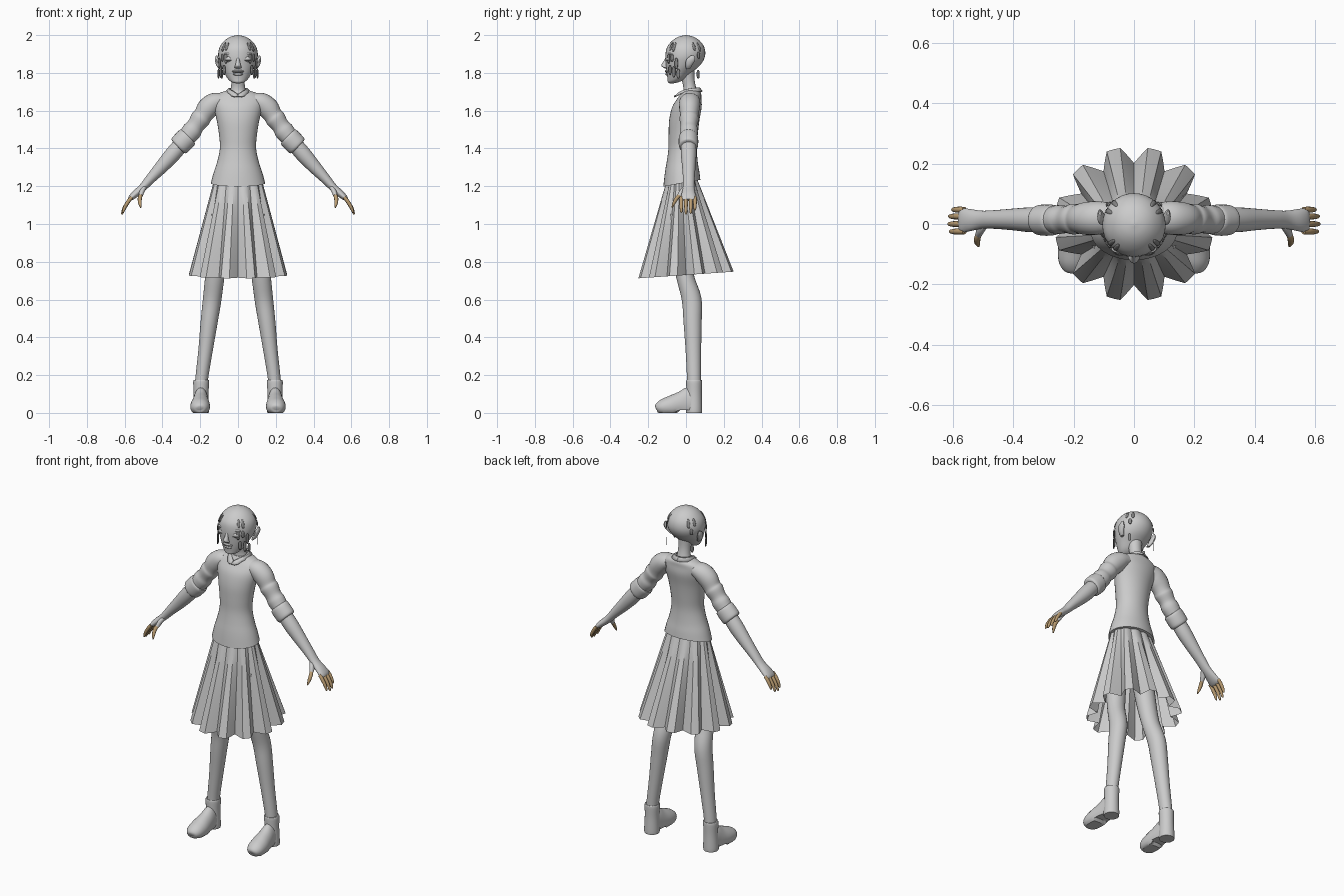
import bpy, bmesh, math
from mathutils import Vector

if "Cube" in bpy.data.objects:
    bpy.data.objects.remove(bpy.data.objects["Cube"])


def material(name, rgb):
    mat = bpy.data.materials.new(name)
    mat.use_nodes = True
    colour = (*rgb, 1)
    mat.diffuse_color = colour
    mat.node_tree.nodes["Principled BSDF"].inputs["Base Color"].default_value = colour
    return mat


GREY = material("light grey", (0.6, 0.6, 0.6))
TAN = material("tan", (0.5, 0.34, 0.17))
DARK = material("dark grey", (0.24, 0.24, 0.24))
X, Y = Vector((1, 0, 0)), Vector((0, 1, 0))


def surface(name, rows, mat, wrap=True, caps=True, angle=40):
    """Skin a list of point rows with quads."""
    bm = bmesh.new()
    grid = [[bm.verts.new(p) for p in row] for row in rows]
    n = len(rows[0])
    for lower, upper in zip(grid, grid[1:]):
        for i in range(n if wrap else n - 1):
            j = (i + 1) % n
            bm.faces.new((lower[i], lower[j], upper[j], upper[i]))
    if wrap and caps:
        bm.faces.new(grid[0][::-1])
        bm.faces.new(grid[-1])
    bmesh.ops.recalc_face_normals(bm, faces=bm.faces)
    mesh = bpy.data.meshes.new(name)
    bm.to_mesh(mesh)
    bm.free()
    mesh.materials.append(mat)
    obj = bpy.data.objects.new(name, mesh)
    bpy.context.collection.objects.link(obj)
    bpy.ops.object.select_all(action="DESELECT")
    obj.select_set(True)
    bpy.context.view_layer.objects.active = obj
    bpy.ops.object.shade_smooth_by_angle(angle=math.radians(angle))
    return obj


def smooth_path(points, steps):
    """Catmull-Rom interpolation of section tuples."""
    out = []
    last = len(points) - 1
    for i in range(last):
        p0, p1, p2, p3 = (points[min(max(k, 0), last)] for k in range(i - 1, i + 3))
        for s in range(steps):
            t = s / steps
            out.append([b + t * ((c - a) / 2 + t * ((a - 2.5 * b + 2 * c - d / 2)
                        + t * (1.5 * (b - c) + (d - a) / 2)))
                        for a, b, c, d in zip(p0, p1, p2, p3)])
    return out + [list(points[-1])]


def loft(name, sections, mat=GREY, sides=24, steps=4, ref=Y, flat=False, mirror=1, adjust=None):
    """Elliptical sections (x, y, z, half width, half depth) along a path."""
    secs = smooth_path(sections, steps)
    rows = []
    for i, (x, y, z, a, b) in enumerate(secs):
        before, after = secs[max(i - 1, 0)], secs[min(i + 1, len(secs) - 1)]
        tangent = (Vector(after[:3]) - Vector(before[:3])).normalized()
        across, deep = (X, Y) if flat else (tangent.cross(ref).normalized(), None)
        deep = deep or across.cross(tangent)
        row = []
        for k in range(sides):
            t = math.tau * k / sides
            p = Vector((x, y, z)) + across * max(a, .001) * math.cos(t) + deep * max(b, .001) * math.sin(t)
            if adjust:
                p = adjust(p)
            p.x *= mirror
            row.append(p)
        rows.append(row)
    return surface(name, rows, mat)


def ball(name, centre, size, mat=GREY, mirror=1):
    x, y, z = centre
    rx, ry, rz = size
    secs = [(x, y, z - rz * math.cos(t), rx * math.sin(t), ry * math.sin(t))
            for t in (math.pi * k / 10 for k in range(11))]
    return loft(name, secs, mat, 16, 1, flat=True, mirror=mirror)


# Head and neck
loft("head", [(0, -.075, 1.745, .012, .012), (0, -.066, 1.752, .035, .03),
              (0, -.05, 1.77, .055, .048), (0, -.034, 1.805, .075, .069),
              (0, -.014, 1.845, .094, .093), (0, -.004, 1.89, .105, .105),
              (0, -.002, 1.935, .098, .099), (0, 0, 1.97, .072, .073),
              (0, 0, 1.991, .04, .04), (0, 0, 2, .004, .004)], sides=32, flat=True)
loft("neck", [(0, .025, 1.67, .055, .045), (0, .02, 1.72, .038, .034),
              (0, .01, 1.77, .036, .035), (0, 0, 1.83, .045, .045)], flat=True)

# Face
loft("nose", [(0, -.098, 1.885, .008, .008), (0, -.108, 1.86, .01, .012),
              (0, -.114, 1.84, .015, .017), (0, -.108, 1.828, .019, .012),
              (0, -.1, 1.822, .006, .006)], flat=True, sides=16)
ball("upper_lip", (0, -.098, 1.809), (.032, .014, .007))
ball("lower_lip", (0, -.095, 1.793), (.026, .015, .008))
ball("mouth_gap", (0, -.1, 1.801), (.027, .009, .003), DARK)

for side, s in (("left", 1), ("right", -1)):
    ball(side + "_eyelid", (.045, -.083, 1.873), (.026, .02, .018), mirror=s)
    ball(side + "_lash_line", (.045, -.092, 1.866), (.024, .013, .003), DARK, mirror=s)
    ball(side + "_brow", (.045, -.083, 1.9), (.03, .015, .008), mirror=s)
    loft(side + "_ear", [(.092, .01, 1.82, .008, .01), (.103, .015, 1.84, .012, .018),
                         (.112, .025, 1.87, .01, .024), (.113, .035, 1.893, .004, .008)],
         flat=True, sides=14, mirror=s)

# Loose hair strips: direction from the front in degrees, top height, length
STRIPS = [(38, 1.96, .04), (52, 1.96, .045), (118, 1.96, .04), (138, 1.96, .045),
          (130, 1.91, .035), (128, 1.815, .045), (36, 1.9, .05), (50, 1.9, .04),
          (64, 1.88, .06), (42, 1.84, .05), (56, 1.835, .06), (70, 1.82, .05)]
for side, s in (("left", 1), ("right", -1)):
    for number, (turn, top, length) in enumerate(STRIPS):
        rows = []
        for k in range(6):
            t = k / 5
            z = top - t * length
            rise = max(z - 1.88, 0) / .12
            r = .109 * math.sqrt(max(1 - rise * rise, 0)) + .003
            half = math.radians(4.5) * math.sqrt(max(1 - (2 * t - 1) ** 4, .15))
            rows.append([Vector((s * r * math.sin(a), -.003 - r * math.cos(a), z))
                         for a in (math.radians(turn) + half * j for j in (-1, 0, 1))])
        strip = surface(f"{side}_hair_strip_{number + 1}", rows, DARK, wrap=False)
        strip.modifiers.new("thickness", "SOLIDIFY").thickness = .004


# Top: fitted body with a hem that tilts up at the back
def tilt_hem(p):
    if p.z < 1.3:
        p.z += .18 * p.y * (1.3 - p.z) / .08
    return p


loft("shirt_body", [(0, -.022, 1.22, .144, .098), (0, -.021, 1.27, .13, .092),
                    (0, -.02, 1.33, .11, .082), (0, -.018, 1.4, .096, .075),
                    (0, -.015, 1.47, .1, .077), (0, -.009, 1.55, .113, .08),
                    (0, .005, 1.62, .13, .078), (0, .018, 1.665, .135, .063),
                    (0, .026, 1.69, .105, .054), (0, .026, 1.708, .055, .044)],
     sides=32, flat=True, adjust=tilt_hem)

# Collar: two flaps that meet in a V at the front
for side, s in (("left", 1), ("right", -1)):
    rows = []
    for k in range(13):
        t = k / 12
        a = math.pi * t
        front = (1 - t) ** 3
        point = math.exp(-((t - .12) / .1) ** 2)
        rows.append([Vector((s * r * math.sin(a), .022 - (r + .02 * front) * math.cos(a), z))
                     for r, z in ((.043, 1.722 - .035 * front), (.052, 1.722 - .037 * front),
                                  (.066 + .008 * point, 1.703 - .022 * front - .012 * point))])
    flap = surface(side + "_collar", rows, GREY, wrap=False)
    flap.modifiers.new("thickness", "SOLIDIFY").thickness = .006

# Pleated skirt
PLEATS, RIM = 12, (0, .45, 1, 1, 1, .45)
rows = []
for k in range(9):
    t = k / 8
    row = []
    for i in range(PLEATS * len(RIM)):
        a = math.tau * i / (PLEATS * len(RIM))
        out = RIM[i % len(RIM)]
        wide = .122 + t * (.08 + .056 * out) + .006 * out
        deep = .076 + t * (.126 + .048 * out) + .006 * out
        y = -.022 * (1 - t) + deep * math.sin(a)
        row.append(Vector((wide * math.cos(a), y, 1.235 - .505 * t + .07 * y)))
    rows.append(row)
surface("pleated_skirt", rows, GREY, caps=False, angle=28)


# Flat sole with a slightly raised arch
def flatten_sole(p):
    p.z = max(p.z, 0 if p.y < -.045 else .014)
    return p


for side, s in (("left", 1), ("right", -1)):
    # Arm: creased sleeve, rolled cuff, forearm and palm
    loft(side + "_sleeve", [(.085, .022, 1.655, .04, .05), (.125, .02, 1.642, .053, .056),
                            (.16, .018, 1.612, .057, .054), (.185, .017, 1.575, .05, .048),
                            (.2, .016, 1.555, .053, .051), (.225, .015, 1.52, .046, .044),
                            (.245, .015, 1.492, .052, .048), (.275, .014, 1.455, .046, .044)],
         mirror=s)
    loft(side + "_cuff", [(.262, .013, 1.466, .044, .042), (.267, .013, 1.461, .055, .05),
                          (.29, .013, 1.437, .057, .052), (.312, .013, 1.414, .055, .05),
                          (.318, .013, 1.408, .044, .042)], mirror=s, steps=3)
    loft(side + "_forearm", [(.29, .013, 1.435, .04, .04), (.345, .014, 1.37, .042, .041),
                             (.4, .015, 1.308, .036, .036), (.46, .015, 1.243, .027, .031),
                             (.505, .014, 1.193, .021, .03), (.545, .013, 1.158, .019, .037),
                             (.568, .012, 1.137, .014, .04), (.578, .012, 1.127, .007, .034)],
         mirror=s)
    loft(side + "_thumb_base", [(.492, .004, 1.2, .012, .014), (.508, -.018, 1.172, .013, .016),
                                (.515, -.036, 1.15, .011, .011)], mirror=s, sides=14)
    # Fingers and thumb
    loft(side + "_thumb", [(.514, -.033, 1.154, .01, .01), (.52, -.05, 1.135, .011, .01),
                           (.519, -.064, 1.11, .009, .008), (.515, -.074, 1.087, .003, .003)],
         TAN, 12, mirror=s)
    for finger, y, reach in (("index", -.022, .9), ("middle", .001, 1),
                             ("ring", .024, .95), ("little", .045, .75)):
        path = [(.562 + dx * reach, y + (y - .012) * .1 * reach, 1.142 - dz * reach, r, r)
                for dx, dz, r in ((0, 0, .009), (.02, .024, .01), (.04, .057, .009),
                                  (.051, .085, .006), (.053, .092, .002))]
        loft(f"{side}_{finger}_finger", path, TAN, 12, mirror=s)
    # Leg
    loft(side + "_leg", [(.085, -.04, 1.05, .065, .06), (.108, -.024, .85, .056, .053),
                         (.123, -.004, .72, .051, .047), (.137, .03, .6, .049, .052),
                         (.153, .035, .48, .045, .048), (.172, .039, .33, .038, .041),
                         (.191, .042, .19, .034, .037), (.195, .043, .13, .034, .037)],
         mirror=s)
    # Shoe: heel and ankle shaft, then the foot
    loft(side + "_shoe_shaft", [(.197, .043, 0, .042, .042), (.197, .043, .02, .043, .043),
                                (.196, .043, .1, .04, .041), (.195, .043, .166, .042, .042),
                                (.195, .043, .173, .037, .038)], flat=True, mirror=s)
    loft(side + "_shoe_foot", [(.203, -.16, .025, .008, .012), (.203, -.153, .027, .025, .032),
                               (.202, -.125, .03, .043, .048), (.2, -.08, .035, .056, .052),
                               (.198, -.03, .045, .066, .046), (.197, .01, .05, .085, .04),
                               (.197, .05, .05, .08, .036)],
         ref=X, mirror=s, adjust=flatten_sole)
